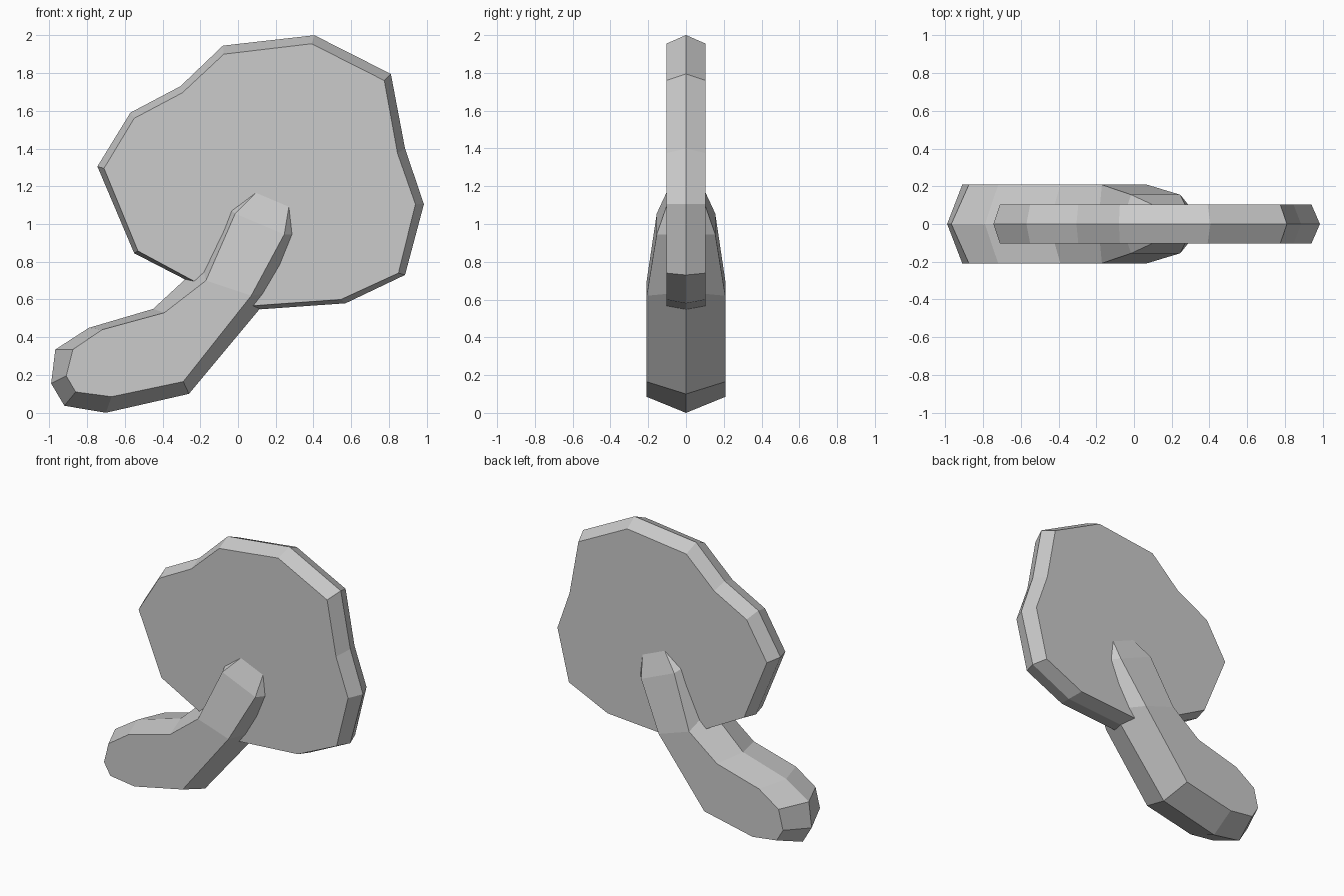
import bpy, bmesh


def bevelled_plate(name, points, panels):
    """points: (rim x, rim z, face x, face z, face depth); mirrored about y = 0."""
    bm = bmesh.new()
    n = len(points)
    rim = [bm.verts.new((p[0], 0, p[1])) for p in points]
    for side in (-1, 1):
        face = [bm.verts.new((p[2], side * p[4], p[3])) for p in points]
        for i in range(n):
            j = (i + 1) % n
            bm.faces.new((rim[i], rim[j], face[j], face[i]))
        for panel in panels:
            bm.faces.new([face[i] for i in panel])
    bmesh.ops.remove_doubles(bm, verts=bm.verts, dist=0.001)
    bmesh.ops.recalc_face_normals(bm, faces=bm.faces)
    mesh = bpy.data.meshes.new(name)
    bm.to_mesh(mesh)
    bm.free()
    obj = bpy.data.objects.new(name, mesh)
    bpy.context.collection.objects.link(obj)
    return obj


# Large rounded disc
D = 0.104
disc = [
    (-0.745, 1.305, -0.71, 1.295, D), (-0.57, 1.59, -0.55, 1.56, D),
    (-0.305, 1.73, -0.295, 1.695, D), (-0.08, 1.945, -0.075, 1.90, D),
    (0.405, 2.0, 0.39, 1.955, D), (0.81, 1.795, 0.775, 1.76, D),
    (0.885, 1.40, 0.845, 1.375, D), (0.985, 1.105, 0.94, 1.105, D),
    (0.885, 0.73, 0.85, 0.74, D), (0.57, 0.58, 0.545, 0.60, D),
    (0.12, 0.548, 0.08, 0.567, D), (-0.22, 0.675, -0.22, 0.69, D),
    (-0.55, 0.845, -0.53, 0.857, D),
]
bevelled_plate("disc", disc, [range(len(disc))])

# Bent stem, tapering into the disc
S, T = 0.208, 0.155
stem = [
    (-0.99, 0.155, -0.91, 0.195, S), (-0.968, 0.335, -0.875, 0.335, S),
    (-0.79, 0.45, -0.72, 0.44, S), (-0.45, 0.55, -0.39, 0.53, S),
    (-0.19, 0.79, -0.17, 0.70, S), (-0.07, 1.10, -0.015, 1.055, T),
    (0.32, 1.39, 0.32, 1.39, 0.0), (0.37, 0.945, 0.245, 0.945, T),
    (0.19, 0.64, 0.07, 0.62, S), (-0.26, 0.10, -0.29, 0.165, S),
    (-0.70, 0.0, -0.67, 0.085, S), (-0.92, 0.037, -0.86, 0.11, S),
]
bevelled_plate("stem", stem, [(0, 1, 2, 3, 4, 8, 9, 10, 11), (4, 5, 7, 8), (5, 6, 7)])
